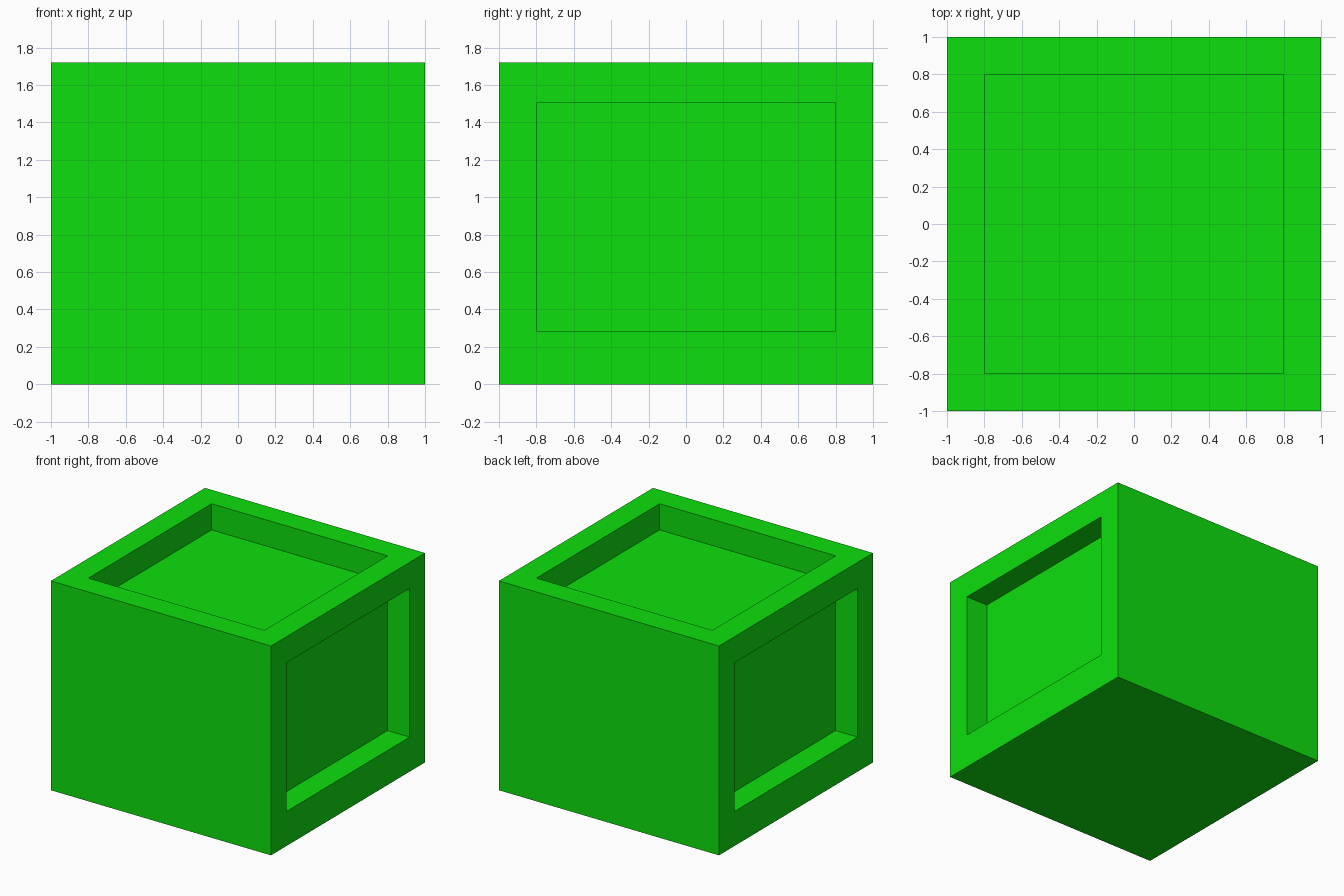
import bpy, bmesh
from mathutils import Vector

if "Cube" in bpy.data.objects:
    bpy.data.objects.remove(bpy.data.objects["Cube"])

HEIGHT = 1.72
RIM = 0.2                      # rim width and side recess depth
LOW, HIGH = 0.284, 1.505       # bottom and top of the side recesses

green = bpy.data.materials.new("green")
green.diffuse_color = (0.004, 0.74, 0.004, 1)
green.use_nodes = True
green.node_tree.nodes["Principled BSDF"].inputs["Base Color"].default_value = green.diffuse_color

bm = bmesh.new()

# Solid block standing on the ground
bmesh.ops.create_cube(bm, size=2)
for v in bm.verts:
    v.co.z = HEIGHT if v.co.z > 0 else 0
bm.normal_update()


def recess(normal, depth, z_range=None):
    """Inset the block face pointing along normal and push it inward."""
    normal = Vector(normal)
    face = max(bm.faces, key=lambda f: f.calc_center_median().dot(normal) + 10 * f.normal.dot(normal))
    bmesh.ops.inset_region(bm, faces=[face], thickness=RIM, use_even_offset=True)
    if z_range:
        mid = face.calc_center_median().z
        for v in face.verts:
            v.co.z = z_range[1] if v.co.z > mid else z_range[0]
    floor = bmesh.ops.extrude_discrete_faces(bm, faces=[face])["faces"][0]
    bmesh.ops.translate(bm, verts=floor.verts, vec=-normal * depth)
    bm.normal_update()


# Square top tray and a panel recess on each side
recess((0, 0, 1), HEIGHT - HIGH)
for side in (1, -1):
    recess((side, 0, 0), RIM, (LOW, HIGH))

bmesh.ops.recalc_face_normals(bm, faces=bm.faces)
mesh = bpy.data.meshes.new("recessed_block")
bm.to_mesh(mesh)
bm.free()
mesh.materials.append(green)
block = bpy.data.objects.new("recessed_block", mesh)
bpy.context.collection.objects.link(block)
